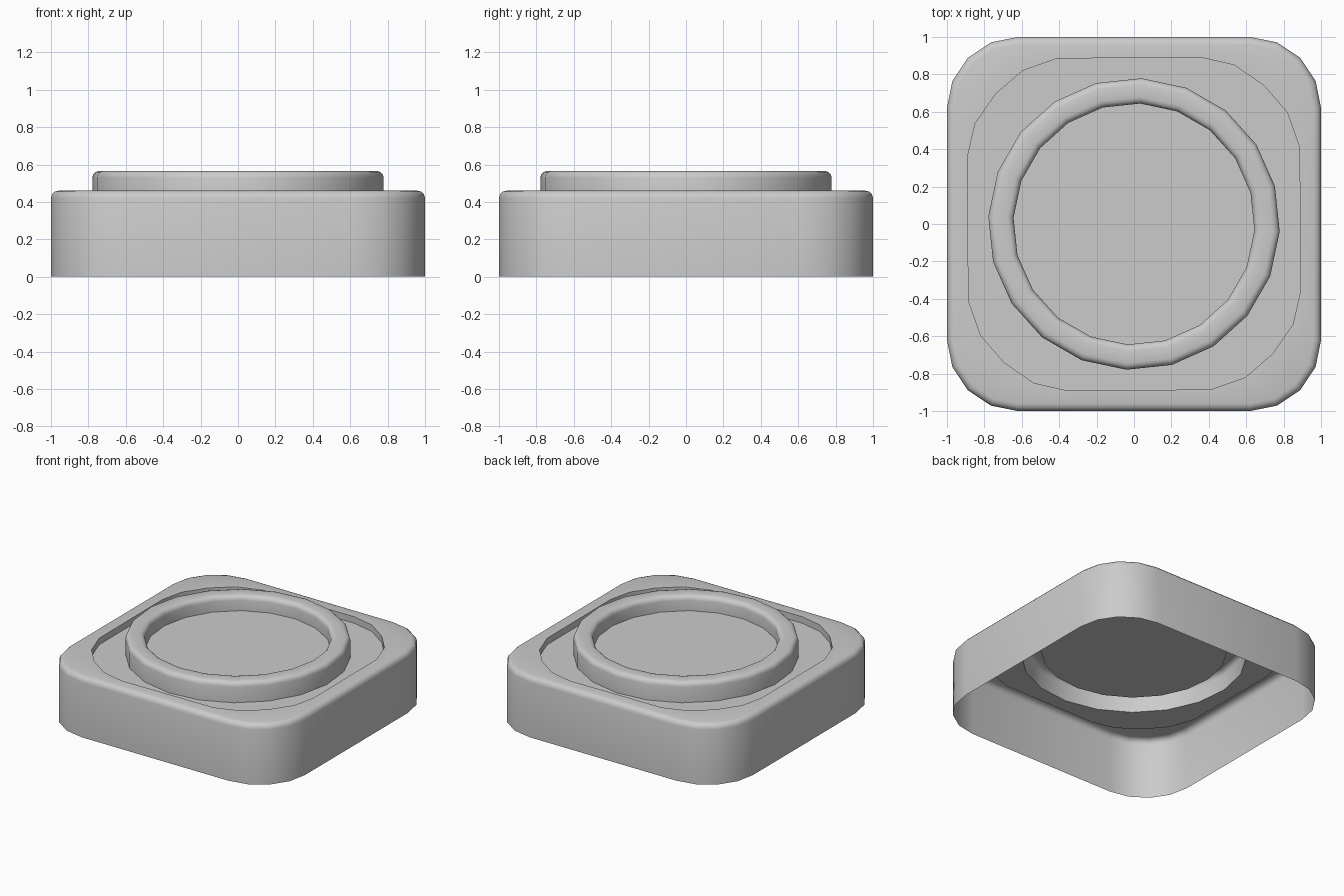
import bpy, bmesh
from math import sin, cos, radians, pi

if "Cube" in bpy.data.objects:
    bpy.data.objects.remove(bpy.data.objects["Cube"])


def rounded_square(half, radius):
    # 4 corners x 5 points, counter-clockwise
    pts = []
    for q in range(4):
        for i in range(5):
            a = pi / 2 * q + radians(22.5 * i)
            c = pi / 2 * q + pi / 4
            d = (half - radius) * 2 ** 0.5
            pts.append((d * cos(c) + radius * cos(a), d * sin(c) + radius * sin(a)))
    return pts


def circle(r):
    return [(r * cos(radians(15 + 18 * i)), r * sin(radians(15 + 18 * i))) for i in range(20)]


def recess():
    pts = [(.885, .41), (.82, .595), (.695, .74), (.535, .85), (.36, .89)]
    out = []
    for _ in range(4):
        out += pts
        pts = [(-y, x) for x, y in pts]
    return out


def loft(name, sections, cap=False):
    bm = bmesh.new()
    rings = [[bm.verts.new((x, y, z)) for x, y in pts] for pts, z in sections]
    for a, b in zip(rings, rings[1:]):
        for i in range(20):
            j = (i + 1) % 20
            bm.faces.new((a[i], a[j], b[j], b[i]))
    if cap:
        bm.faces.new(rings[-1])
    me = bpy.data.meshes.new(name)
    bm.to_mesh(me)
    bm.free()
    ob = bpy.data.objects.new(name, me)
    bpy.context.collection.objects.link(ob)
    bpy.ops.object.select_all(action='DESELECT')
    ob.select_set(True)
    bpy.context.view_layer.objects.active = ob
    bpy.ops.object.shade_smooth_by_angle(angle=radians(40))
    return ob


STEPS = [radians(30 * k) for k in range(4)]

# Open-bottomed square housing with rounded top edge, rim and sunken floor
b = 0.04
body = [(rounded_square(1, .38), 0)]
for t in STEPS:
    d = b * (1 - cos(t))
    body.append((rounded_square(1 - d, .38 - d), .46 - b + b * sin(t)))
body += [(recess(), .46), (recess(), .41), (circle(.78), .41)]
loft("housing", body)

# Raised hollow ring with the centre disc inside it
b = 0.035
ring = [(circle(.78), .41)]
ring += [(circle(.78 - b * (1 - cos(t))), .565 - b + b * sin(t)) for t in STEPS]
ring += [(circle(.645 + b * (1 - cos(t))), .565 - b + b * sin(t)) for t in reversed(STEPS)]
ring += [(circle(.645), .45)]
loft("raised_ring", ring, cap=True)
